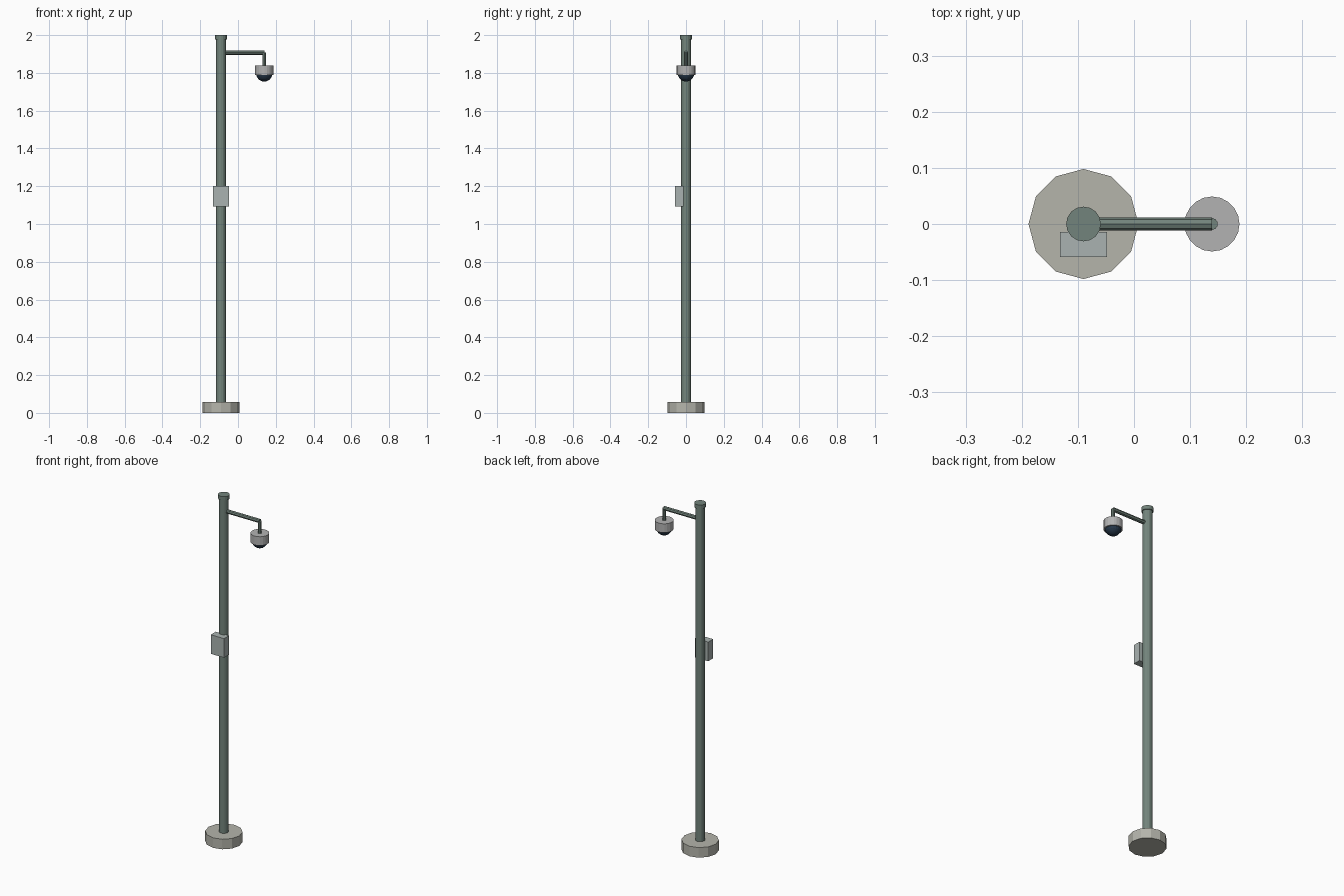
import bpy, bmesh, math
from mathutils import Vector

if "Cube" in bpy.data.objects:
    bpy.data.objects.remove(bpy.data.objects["Cube"])

PX, CX = -0.09, 0.139   # pole axis and camera axis in x


def material(name, rgb):
    m = bpy.data.materials.new(name)
    m.diffuse_color = (*rgb, 1)
    m.use_nodes = True
    m.node_tree.nodes["Principled BSDF"].inputs["Base Color"].default_value = m.diffuse_color
    return m


GREEN = material("painted_steel", (0.17, 0.23, 0.20))
CONCRETE = material("concrete", (0.46, 0.46, 0.41))
CASING = material("casing", (0.45, 0.45, 0.45))
BOX = material("box_grey", (0.40, 0.45, 0.44))
GLASS = material("dark_glass", (0.02, 0.04, 0.07))


def finish(name, bm, mat):
    bmesh.ops.recalc_face_normals(bm, faces=bm.faces)
    me = bpy.data.meshes.new(name)
    bm.to_mesh(me)
    bm.free()
    me.materials.append(mat)
    ob = bpy.data.objects.new(name, me)
    bpy.context.collection.objects.link(ob)
    return ob


def rod(name, a, b, r, sides, mat):
    """Capped cylinder from point a to point b."""
    a, b = Vector(a), Vector(b)
    bm = bmesh.new()
    bmesh.ops.create_cone(bm, cap_ends=True, segments=sides, radius1=r, radius2=r,
                          depth=(b - a).length)
    ob = finish(name, bm, mat)
    ob.location = (a + b) / 2
    ob.rotation_euler = (b - a).to_track_quat('Z', 'Y').to_euler()
    return ob


# Footing, pole and cap
rod("base", (PX, 0, 0), (PX, 0, 0.058), 0.098, 12, CONCRETE)
rod("pole", (PX, 0, 0.05), (PX, 0, 1.985), 0.0255, 16, GREEN)
rod("pole_cap", (PX, 0, 1.978), (PX, 0, 2.0), 0.031, 16, GREEN)

# Arm and drop pipe
rod("arm", (PX, 0, 1.907), (CX, 0, 1.907), 0.0115, 8, GREEN)
rod("drop_pipe", (CX, 0, 1.835), (CX, 0, 1.907), 0.0105, 10, GREEN)

# Camera housing
rod("camera_housing", (CX, 0, 1.788), (CX, 0, 1.839), 0.049, 20, CASING)

# Glass dome: lower half of a sphere
bm = bmesh.new()
bmesh.ops.create_uvsphere(bm, u_segments=20, v_segments=12, radius=0.043)
bmesh.ops.bisect_plane(bm, geom=bm.verts[:] + bm.edges[:] + bm.faces[:],
                       plane_co=(0, 0, 0), plane_no=(0, 0, 1), clear_outer=True)
bmesh.ops.holes_fill(bm, edges=[e for e in bm.edges if e.is_boundary])
dome = finish("camera_dome", bm, GLASS)
dome.location = (CX, 0, 1.797)

# Control box on the front of the pole
bm = bmesh.new()
bmesh.ops.create_cube(bm, size=1)
bmesh.ops.scale(bm, vec=(0.084, 0.045, 0.11), verts=bm.verts)
box = finish("control_box", bm, BOX)
box.location = (PX, -0.0365, 1.147)
